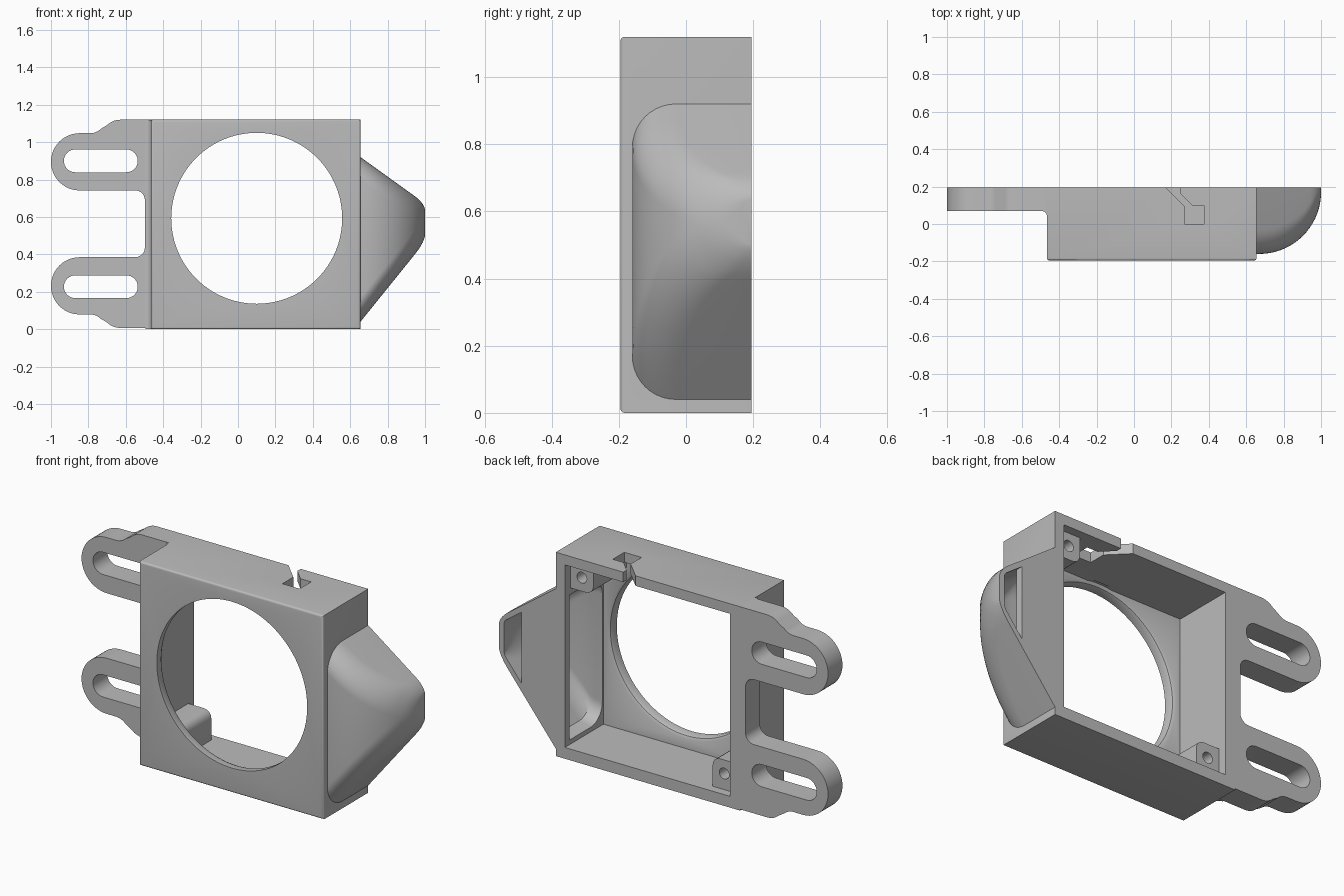
import bpy, bmesh
from math import sin, cos, pi, sqrt, radians
from mathutils import Matrix, Vector

cube = bpy.data.objects.get("Cube")
if cube:
    bpy.data.objects.remove(cube, do_unlink=True)

grey = bpy.data.materials.new("plain_grey")
grey.use_nodes = True
grey.diffuse_color = (0.5, 0.5, 0.5, 1)
grey.node_tree.nodes["Principled BSDF"].inputs["Base Color"].default_value = (0.5, 0.5, 0.5, 1)

BACK, FRONT = 0.195, -0.195
HEIGHT = 1.12


def make(name, bm):
    bmesh.ops.recalc_face_normals(bm, faces=bm.faces)
    mesh = bpy.data.meshes.new(name)
    bm.to_mesh(mesh)
    bm.free()
    mesh.materials.append(grey)
    ob = bpy.data.objects.new(name, mesh)
    bpy.context.collection.objects.link(ob)
    return ob


def box(name, lo, hi, bevel=0, pick=None):
    bm = bmesh.new()
    lo, hi = Vector(lo), Vector(hi)
    size = Matrix.Diagonal((*(hi - lo), 1))
    bmesh.ops.create_cube(bm, size=1, matrix=Matrix.Translation((lo + hi) / 2) @ size)
    if bevel:
        bmesh.ops.bevel(bm, geom=[e for e in bm.edges if pick(e)], offset=bevel,
                        segments=4, profile=0.5, affect='EDGES')
    return make(name, bm)


def loft(name, rings):
    """Skin a list of equal length closed rings and cap both ends."""
    bm = bmesh.new()
    rows = [[bm.verts.new(p) for p in ring] for ring in rings]
    n = len(rows[0])
    for a, b in zip(rows, rows[1:]):
        for i in range(n):
            bm.faces.new((a[i], a[(i + 1) % n], b[(i + 1) % n], b[i]))
    bm.faces.new(rows[0])
    bm.faces.new(rows[-1])
    return make(name, bm)


def prism_y(name, outline, y0, y1):
    return loft(name, [[(x, y, z) for x, z in outline] for y in (y0, y1)])


def arc(cx, cz, r, a0, a1, n=12):
    return [(cx + r * cos(radians(a0 + (a1 - a0) * i / n)),
             cz + r * sin(radians(a0 + (a1 - a0) * i / n))) for i in range(n + 1)]


def combine(target, other, operation='DIFFERENCE', keep=False):
    mod = target.modifiers.new(operation.lower(), 'BOOLEAN')
    mod.operation, mod.solver, mod.object = operation, 'EXACT', other
    bpy.context.view_layer.objects.active = target
    bpy.ops.object.modifier_apply(modifier=mod.name)
    if not keep:
        bpy.data.objects.remove(other, do_unlink=True)


# Open-backed housing
housing = box("housing", (-0.465, FRONT, 0), (0.655, BACK, HEIGHT), 0.012,
              lambda e: all(v.co.y < 0 for v in e.verts))
combine(housing, box("cavity", (-0.405, -0.14, 0.062), (0.6, 0.4, 1.065)))

# Round fan opening, eased on its inner rim
rim = [(-0.3, 0.457), (-0.16, 0.457), (-0.147, 0.463), (-0.139, 0.478), (-0.12, 0.478)]
opening = loft("opening", [[(x, y, z) for x, z in arc(0.1, 0.593, r, 0, 360, 96)[:-1]]
                           for y, r in rim])
combine(housing, opening)

# Cable notch through the top wall
notch = [(0.27, 0), (0.375, 0), (0.375, 0.1), (0.31, 0.1), (0.245, 0.165),
         (0.245, 0.25), (0.115, 0.25), (0.27, 0.095)]
combine(housing, loft("notch", [[(x, y, z) for x, y in notch] for z in (1.03, 1.2)]))


# Side duct: rounded sections that narrow towards the tip
def section(x, front, back, low, high, radius):
    r = min(radius, (high - low) / 2, back - front - 0.001)
    pts = [(back, low)]
    pts += arc(front + r, low + r, r, 270, 180, 10)
    pts += arc(front + r, high - r, r, 180, 90, 10)
    pts += [(back, high)]
    return [(x, y, z) for y, z in pts]


def limits(x):
    t = max(0, (x - 0.95) / 0.05)
    tip = 0.035 * (1 - sqrt(max(0, 1 - t * t)))
    return 0.04 + 1.24 * (x - 0.655) + tip, 0.92 - 0.72 * (x - 0.655) - tip


def sweep(x, r):
    return 0.17 - sqrt(max(0, r * r - max(0, x - 0.67) ** 2))


stations = [0.65] + [0.67 + 0.33 * sin(i * pi / 36) for i in range(19)]
duct = loft("side_duct", [section(x, sweep(x, 0.33), BACK, *limits(x), 0.13) for x in stations])


def hollow(x, back):
    low, high = limits(max(x, 0.655))
    return section(x, sweep(x, 0.3), back, low + 0.045, high - 0.035, 0.1)


inner = [0.59] + [0.67 + 0.3 * sin(i * pi / 36) for i in range(18)]
closed = [hollow(x, 0.155) for x in inner if x < 0.86] + [hollow(0.862, 0.155)]
outlet = [hollow(0.8625, 0.3)] + [hollow(x, 0.3) for x in inner if x > 0.87]
void = loft("duct_void", closed + outlet)
combine(duct, void, keep=True)
combine(housing, void)

# Screw bosses in two opposite corners
for name, x0, x1, z0, z1, hx, hz in (
        ("lower_boss", -0.42, -0.265, 0.05, 0.225, -0.335, 0.15),
        ("upper_boss", 0.46, 0.615, 0.92, 1.08, 0.53, 0.995)):
    inner_x = x1 if hx < 0 else x0
    inner_z = z1 if hx < 0 else z0
    boss = box(name, (x0, -0.15, z0), (x1, 0.147, z1), 0.045,
               lambda e: all(abs(v.co.x - inner_x) < 0.001 and abs(v.co.z - inner_z) < 0.001
                             for v in e.verts))
    combine(boss, prism_y("screw_hole", arc(hx, hz, 0.03, 0, 360, 24)[:-1], 0.0, 0.3))
    combine(housing, boss, 'UNION')

# Slotted mounting plate, upper half outline mirrored to the lower half
MID = 0.5635
upper = arc(-0.55, 0.69, 0.052, 0, 90, 8)
upper += arc(-0.847, 0.895, 0.153, 270, 90, 24)
upper += arc(-0.79, 1.128, 0.08, 270, 315, 6)
upper += arc(-0.63, 1.02, 0.1, 135, 90, 6)
upper += [(-0.464, HEIGHT)]
lower = [(x, max(0, 2 * MID - z)) for x, z in reversed(upper)]
plate = prism_y("mounting_plate", upper + lower, 0.07, BACK)
for z in (0.9, 2 * MID - 0.9):
    slot = arc(-0.87, z, 0.061, 90, 270, 16) + arc(-0.597, z, 0.061, -90, 90, 16)
    combine(plate, prism_y("slot", slot, -0.1, 0.4))

# Small fillet between the plate and the housing side
fillet = [(-0.464, 0.071), (-0.464, 0.04)] + arc(-0.495, 0.04, 0.03, 0, 90, 6)
loft("plate_fillet", [[(x, y, z) for x, y in fillet] for z in (0.002, HEIGHT - 0.002)])

# Smooth curved walls, keep sharp edges
for ob in bpy.context.scene.objects:
    ob.select_set(ob.type == 'MESH')
bpy.context.view_layer.objects.active = housing
bpy.ops.object.shade_smooth_by_angle(angle=radians(30))
